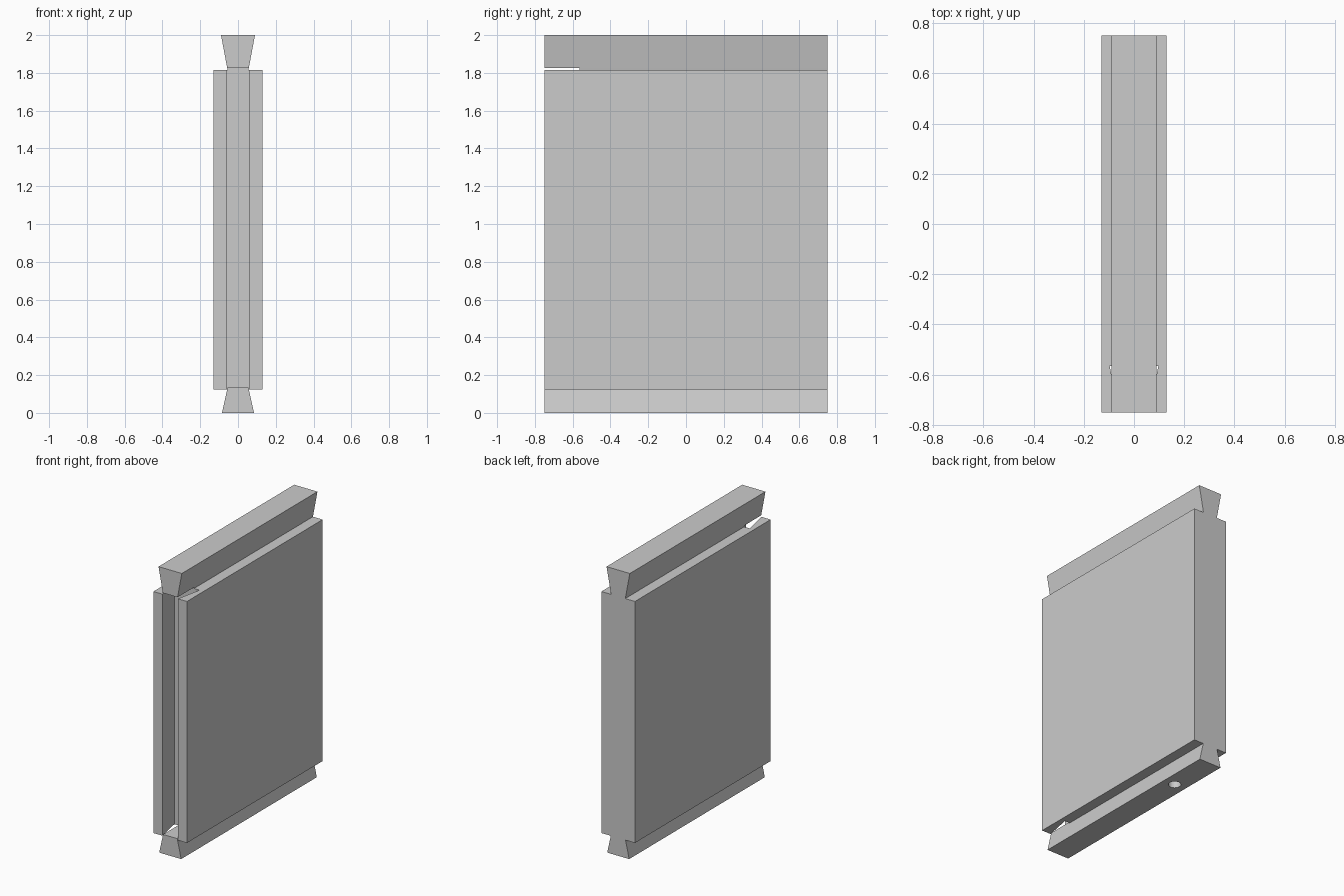
import bpy
import bmesh
from mathutils import Vector

cube = bpy.data.objects.get("Cube")
if cube:
    bpy.data.objects.remove(cube, do_unlink=True)

grey = bpy.data.materials.new("light_grey")
grey.use_nodes = True
grey.diffuse_color = (0.6, 0.6, 0.6, 1)
grey.node_tree.nodes["Principled BSDF"].inputs["Base Color"].default_value = (0.6, 0.6, 0.6, 1)

FRONT, BACK = -0.75, 0.75
GROOVE_END = -0.565
PANEL_LOW, PANEL_HIGH = 0.125, 1.815
LIP = 0.01


def finish(name, bm):
    bmesh.ops.recalc_face_normals(bm, faces=bm.faces)
    mesh = bpy.data.meshes.new(name)
    bm.to_mesh(mesh)
    bm.free()
    mesh.materials.append(grey)
    obj = bpy.data.objects.new(name, mesh)
    bpy.context.collection.objects.link(obj)
    return obj


def prism(name, points, offset):
    """Extrude a flat outline along an offset vector."""
    bm = bmesh.new()
    face = bm.faces.new([bm.verts.new(p) for p in points])
    moved = bmesh.ops.extrude_face_region(bm, geom=[face], use_keep_orig=True)
    verts = [v for v in moved["geom"] if isinstance(v, bmesh.types.BMVert)]
    bmesh.ops.translate(bm, verts=verts, vec=Vector(offset))
    return finish(name, bm)


def rail(name, low, high, half_low, half_high, end=BACK):
    """Symmetric bar running back from the front end."""
    outline = [(-half_low, FRONT, low), (half_low, FRONT, low),
               (half_high, FRONT, high), (-half_high, FRONT, high)]
    return prism(name, outline, (0, end - FRONT, 0))


# Panel with a full-height dovetail groove in its front edge
half = [(0.06, FRONT), (0.13, FRONT), (0.13, BACK)]
left_side = [(0.097, GROOVE_END)] + half
right_side = [(-x, y) for x, y in reversed(left_side)]
prism("panel", [(x, y, PANEL_LOW) for x, y in left_side + right_side],
      (0, 0, PANEL_HIGH - PANEL_LOW))

# Top dovetail tongue, with its neck stopping at the groove
rail("top_tongue", PANEL_HIGH + LIP, 2.0, 0.057, 0.09)
neck = [(-0.055, GROOVE_END, PANEL_HIGH), (0.055, GROOVE_END, PANEL_HIGH),
        (0.057, GROOVE_END, PANEL_HIGH + LIP), (-0.057, GROOVE_END, PANEL_HIGH + LIP)]
prism("top_neck", neck, (0, BACK - GROOVE_END, 0))

# Bottom dovetail tongue, with a small lip inside the groove
bottom = rail("bottom_tongue", 0, PANEL_LOW, 0.085, 0.057)
rail("bottom_lip", PANEL_LOW, PANEL_LOW + LIP, 0.057, 0.055, GROOVE_END)

# Round blind hole in the underside
bm = bmesh.new()
bmesh.ops.create_cone(bm, cap_ends=True, segments=32, radius1=0.04, radius2=0.04, depth=0.2)
bmesh.ops.translate(bm, verts=bm.verts, vec=(0, 0.4, 0.01))
cutter = finish("hole_cutter", bm)
cutter.hide_render = True
cutter.hide_viewport = True
cut = bottom.modifiers.new("pin_hole", 'BOOLEAN')
cut.operation = 'DIFFERENCE'
cut.solver = 'EXACT'
cut.object = cutter
